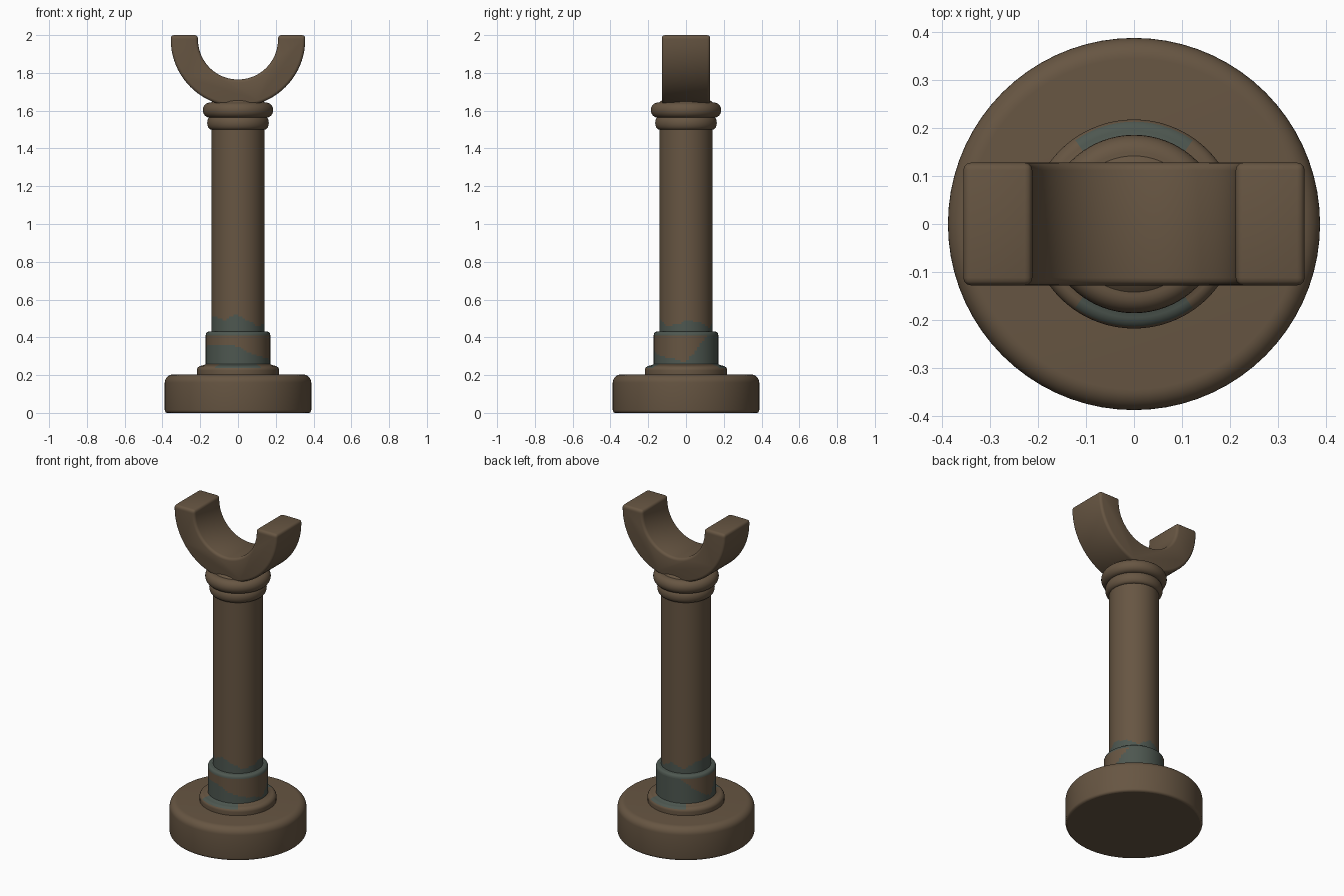
import bpy, bmesh, math

if "Cube" in bpy.data.objects:
    bpy.data.objects.remove(bpy.data.objects["Cube"])


def material(name, rgb):
    m = bpy.data.materials.new(name)
    m.diffuse_color = (*rgb, 1)
    m.use_nodes = True
    m.node_tree.nodes["Principled BSDF"].inputs["Base Color"].default_value = m.diffuse_color
    return m


BROWN = material("aged bronze", (0.135, 0.092, 0.055))
TEAL = material("verdigris", (0.075, 0.095, 0.08))


def finish(bm, name, rule=None, angle=40):
    bmesh.ops.recalc_face_normals(bm, faces=bm.faces)
    if rule:
        for f in bm.faces:
            c = f.calc_center_median()
            a = math.degrees(math.atan2(c.y, c.x)) % 360
            f.material_index = int(rule(a, c))
    me = bpy.data.meshes.new(name)
    bm.to_mesh(me)
    bm.free()
    me.materials.append(BROWN)
    me.materials.append(TEAL)
    ob = bpy.data.objects.new(name, me)
    bpy.context.collection.objects.link(ob)
    bpy.ops.object.select_all(action='DESELECT')
    ob.select_set(True)
    bpy.context.view_layer.objects.active = ob
    bpy.ops.object.shade_smooth_by_angle(angle=math.radians(angle))
    return ob


def lathe(name, profile, rule=None, n=72):
    """Revolve (radius, z) points into a capped solid."""
    bm = bmesh.new()
    rings = [[bm.verts.new((r * math.cos(2 * math.pi * i / n),
                            r * math.sin(2 * math.pi * i / n), z))
              for i in range(n)] for r, z in profile]
    for a, b in zip(rings, rings[1:]):
        for i in range(n):
            j = (i + 1) % n
            bm.faces.new((a[i], a[j], b[j], b[i]))
    bm.faces.new(rings[0][::-1])
    bm.faces.new(rings[-1])
    return finish(bm, name, rule)


def arc(cr, cz, rr, rz, a0, a1, n=8):
    """Elliptical arc of profile points."""
    return [(cr + rr * math.cos(math.radians(a0 + (a1 - a0) * i / n)),
             cz + rz * math.sin(math.radians(a0 + (a1 - a0) * i / n))) for i in range(n + 1)]


def around(a, points):
    """Interpolate a height from (angle, height) points."""
    for (a0, h0), (a1, h1) in zip(points, points[1:]):
        if a0 <= a <= a1:
            return h0 + (h1 - h0) * (a - a0) / (a1 - a0)
    return points[-1][1]


# Wavy limits of the verdigris (angle from +x, height)
COLLAR = [(0, .27), (20, .34), (40, .41), (115, .41), (135, .36), (165, .29),
          (180, .28), (195, .36), (262, .365), (278, .335), (300, .31), (360, .27)]
SHAFT = [(0, .49), (30, .48), (60, .45), (90, .49), (120, .46), (150, .50), (180, .51),
         (215, .51), (240, .49), (265, .52), (290, .49), (315, .46), (345, .47), (360, .49)]

# Round base
lathe("base", [(.375, 0)] + arc(.375, .015, .013, .015, -90, 0, 3)
      + arc(.345, .16, .043, .043, 0, 90))

# Moulding between base and collar
lathe("foot_moulding", [(.2, .19), (.217, .2)] + arc(.19, .225, .028, .025, 0, 90)
      + [(.172, .257), (.165, .262)],
      lambda a, c: c.z > .238 and abs(math.sin(math.radians(a))) > .8)

# Collar with weathered patches
lathe("collar", [(.171, .24 + i * .01) for i in range(18)]
      + arc(.156, .41, .015, .02, 0, 90, 5) + [(.13, .432)],
      lambda a, c: c.z > .412 or c.z < around(a, COLLAR))

# Shaft, finely divided where the verdigris fades out
lathe("shaft", [(.141, .4 + i * .01) for i in range(14)] + [(.141, 1.52)],
      lambda a, c: c.z < around(a, SHAFT))

# Capital: two rounded rings and a low neck
lathe("capital_lower_ring", [(.13, 1.495)] + arc(.14, 1.535, .023, .036, -90, 90, 12))
lathe("capital_upper_ring", [(.13, 1.563)] + arc(.15, 1.603, .036, .04, -90, 90, 12))
lathe("capital_neck", [(.155, 1.63), (.135, 1.65), (.115, 1.662), (.08, 1.668)])

# U-shaped cradle: half ring with short upright ends, edges rounded
R_OUT, R_IN, CZ, HALF, STEPS = .356, .212, 1.977, .128, 40
angles = [math.pi + math.pi * i / STEPS for i in range(STEPS + 1)]
outline = ([(-R_OUT, 2)] + [(R_OUT * math.cos(t), CZ + R_OUT * math.sin(t)) for t in angles]
           + [(R_OUT, 2), (R_IN, 2)]
           + [(R_IN * math.cos(t), CZ + R_IN * math.sin(t)) for t in reversed(angles)]
           + [(-R_IN, 2)])
bm = bmesh.new()
face = bm.faces.new([bm.verts.new((x, -HALF, z)) for x, z in outline])
new = bmesh.ops.extrude_face_region(bm, geom=[face])['geom']
bmesh.ops.translate(bm, vec=(0, 2 * HALF, 0),
                    verts=[v for v in new if isinstance(v, bmesh.types.BMVert)])
bmesh.ops.recalc_face_normals(bm, faces=bm.faces)
sharp = [e for e in bm.edges if e.calc_face_angle(0) > math.radians(40)]
bmesh.ops.bevel(bm, geom=sharp, offset=.016, segments=3, profile=.5, affect='EDGES')
finish(bm, "cradle")
